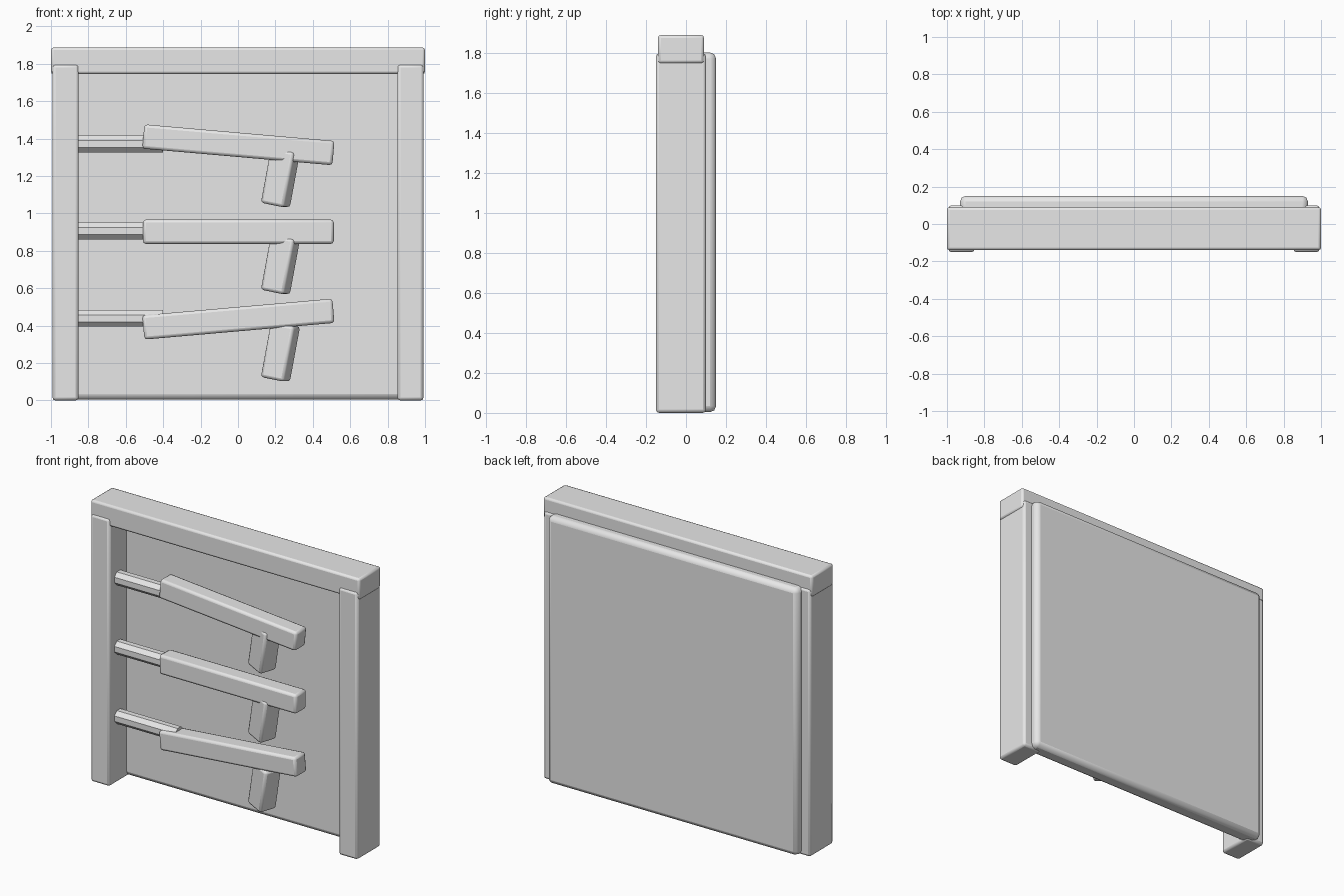
import bpy
import math

if "Cube" in bpy.data.objects:
    bpy.data.objects.remove(bpy.data.objects["Cube"])

grey = bpy.data.materials.new("light grey")
grey.diffuse_color = (0.8, 0.8, 0.8, 1)
grey.use_nodes = True
grey.node_tree.nodes["Principled BSDF"].inputs["Base Color"].default_value = grey.diffuse_color


def finish(obj, name, bevel, segments=2):
    obj.name = name
    obj.data.materials.append(grey)
    if bevel:
        mod = obj.modifiers.new("rounded edges", 'BEVEL')
        mod.width = bevel
        mod.segments = segments
        mod.limit_method = 'ANGLE'
        mod.angle_limit = math.radians(60)
    bpy.ops.object.shade_smooth_by_angle(angle=math.radians(30))
    return obj


def box(name, center, size, bevel, rotation=(0, 0, 0)):
    bpy.ops.mesh.primitive_cube_add(size=1, location=center)
    obj = bpy.context.object
    obj.scale = size
    bpy.ops.object.transform_apply(location=False, rotation=False, scale=True)
    obj.rotation_euler = [math.radians(a) for a in rotation]
    return finish(obj, name, bevel)


# Frame: back panel, two posts and the top beam
box("back_panel", (0, 0.0925, 0.902), (1.86, 0.115, 1.796), 0.03)
for side, label in ((-1, "left"), (1, "right")):
    box(label + "_post", (side * 0.922, -0.025, 0.898), (0.14, 0.25, 1.796), 0.016)
box("top_beam", (0, -0.025, 1.816), (2.0, 0.23, 0.142), 0.014)

# Three racked pieces, each with a barrel, a body and a grip
for label, z, tilt in (("upper", 1.367, 5), ("middle", 0.902, 0), ("lower", 0.435, -5)):
    bpy.ops.mesh.primitive_cylinder_add(vertices=8, radius=0.048, depth=0.50,
                                        location=(-0.65, -0.052, z + 0.004))
    barrel = bpy.context.object
    barrel.rotation_mode = 'ZYX'  # lay along x, then spin a flat to the front
    barrel.rotation_euler = (math.radians(22.5), math.pi / 2, 0)
    finish(barrel, label + "_barrel", 0)
    box(label + "_body", (0.002, -0.059, z), (1.02, 0.115, 0.13), 0.016, (0, tilt, 0))
    box(label + "_grip", (0.227, -0.043, z - 0.175), (0.135, 0.125, 0.30), 0.016, (0, 11, -18))
